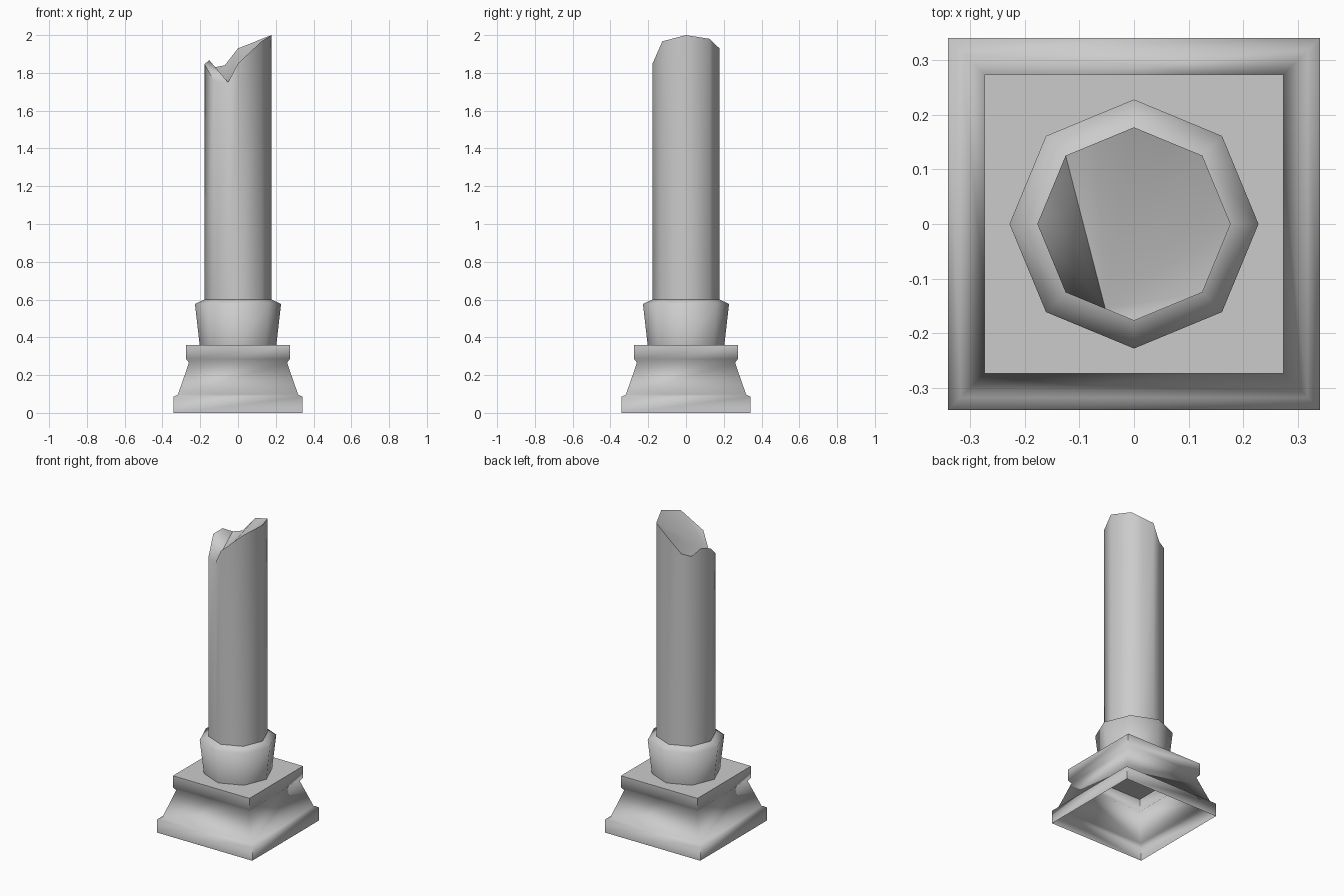
import bpy, bmesh, math

cube = bpy.data.objects.get("Cube")
if cube:
    bpy.data.objects.remove(cube, do_unlink=True)

stone = bpy.data.materials.new("grey_stone")
stone.use_nodes = True
stone.diffuse_color = (0.6, 0.6, 0.6, 1)
bsdf = next(n for n in stone.node_tree.nodes if n.type == 'BSDF_PRINCIPLED')
bsdf.inputs["Base Color"].default_value = (0.6, 0.6, 0.6, 1)


def finish(name, bm, angle):
    """Turn a bmesh into a stone object, smooth up to the given angle."""
    mesh = bpy.data.meshes.new(name)
    bm.to_mesh(mesh)
    bm.free()
    mesh.materials.append(stone)
    obj = bpy.data.objects.new(name, mesh)
    bpy.context.collection.objects.link(obj)
    bpy.ops.object.select_all(action='DESELECT')
    obj.select_set(True)
    bpy.context.view_layer.objects.active = obj
    bpy.ops.object.shade_smooth_by_angle(angle=math.radians(angle))


def ring_point(u, sides, radius, phase=0.0):
    """Point on a polygon's outline; u counts sides from the first corner."""
    def corner(i):
        a = phase + math.tau * i / sides
        return radius * math.cos(a), radius * math.sin(a)
    i, t = int(u), u % 1
    (ax, ay), (bx, by) = corner(i), corner(i + 1)
    return ax + (bx - ax) * t, ay + (by - ay) * t


def bridge(bm, low, high):
    n = len(low)
    for i in range(n):
        j = (i + 1) % n
        bm.faces.new((low[i], low[j], high[j], high[i]))


def loft(name, profile, sides, phase, angle, cap=False):
    """Stack polygon rings along a (radius, height) profile."""
    bm = bmesh.new()
    rings = [[bm.verts.new((*ring_point(i, sides, r, phase), z)) for i in range(sides)]
             for r, z in profile]
    for low, high in zip(rings, rings[1:]):
        bridge(bm, low, high)
    if cap:
        bm.faces.new(rings[-1])
    finish(name, bm, angle)


# Square plinth, hollow and open underneath (half widths)
plinth = [(0.341, 0), (0.341, 0.085), (0.318, 0.098), (0.26, 0.265),
          (0.274, 0.285), (0.274, 0.36)]
loft("plinth", [(w * math.sqrt(2), z) for w, z in plinth], 4, math.pi / 4, 75, cap=True)

# Flared octagonal collar
loft("collar", [(0.203, 0.36), (0.228, 0.577), (0.177, 0.6)], 8, 0, 75)

# Octagonal shaft with a broken top: (position along outline, height)
rim = [(0, 2.0), (1, 1.98), (1.48, 1.955), (2, 1.93), (2.56, 1.84), (3, 1.829),
       (3.52, 1.867), (4, 1.847), (5, 1.753), (5.58, 1.75), (6, 1.85), (7, 1.967)]
bm = bmesh.new()
base, top = [], []
for u, z in rim:
    x, y = ring_point(u, 8, 0.177)
    base.append(bm.verts.new((x, y, 0.6)))
    top.append(bm.verts.new((x, y, z)))
bridge(bm, base, top)

# Fracture surface fanned out from the lowest rim point
low = min(range(len(rim)), key=lambda i: rim[i][1])
fan = top[low:] + top[:low]
for a, b in zip(fan[1:], fan[2:]):
    bm.faces.new((fan[0], a, b))
finish("broken_shaft", bm, 50)
